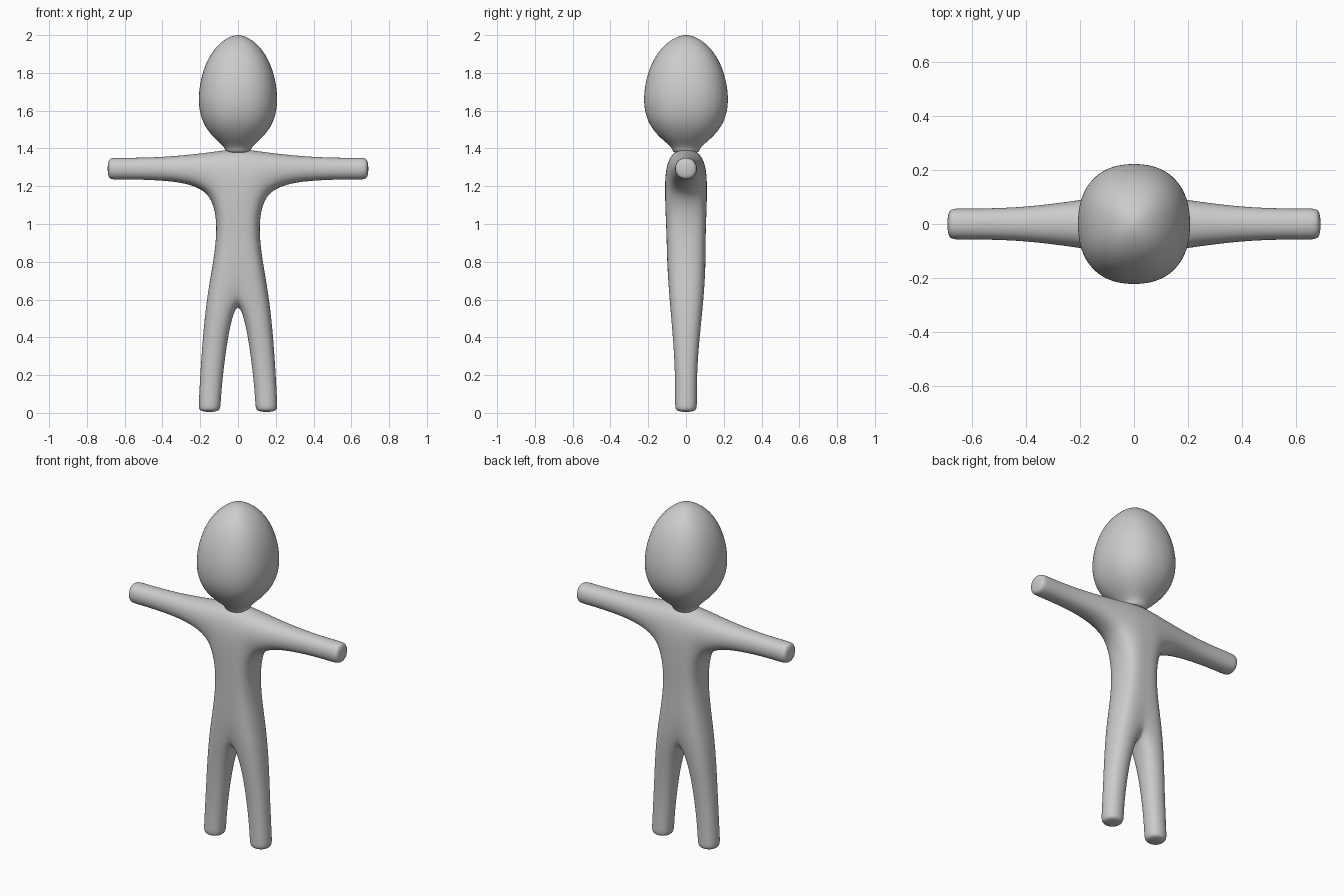
import bpy, bmesh, math

if "Cube" in bpy.data.objects:
    bpy.data.objects.remove(bpy.data.objects["Cube"])


def finish(bm, name, levels):
    bmesh.ops.recalc_face_normals(bm, faces=bm.faces)
    mesh = bpy.data.meshes.new(name)
    bm.to_mesh(mesh)
    bm.free()
    mesh.polygons.foreach_set("use_smooth", [True] * len(mesh.polygons))
    ob = bpy.data.objects.new(name, mesh)
    bpy.context.collection.objects.link(ob)
    sub = ob.modifiers.new("Subdivision", "SUBSURF")
    sub.levels = sub.render_levels = levels
    return ob


def bridge(bm, a, b, skip=()):
    n = len(a)
    for i in range(n):
        if i not in skip:
            j = (i + 1) % n
            bm.faces.new((a[i], a[j], b[j], b[i]))


def tube(bm, start, rings):
    # Continue a limb from an existing loop and cap its end
    for pts in rings:
        loop = [bm.verts.new(p) for p in pts]
        bridge(bm, start, loop)
        start = loop
    bm.faces.new(start)


# Body: six-sided torso cage, limbs grown from its open sides
bm = bmesh.new()
levels = [  # z side, z centre, half width, half depth, extra depth at the back
    (0.62, 0.675, 0.175, 0.100, 0.008),
    (0.92, 0.92, 0.108, 0.100, 0.0),
    (1.19, 1.19, 0.130, 0.116, 0.0),
    (1.388, 1.412, 0.130, 0.100, 0.0),
]
torso = []
for z, zc, w, d, back in levels:
    torso.append([bm.verts.new(p) for p in (
        (-w, -d, z), (0, -d, zc), (w, -d, z),
        (w, d + back, z), (0, d + back, zc), (-w, d + back, z))])
bridge(bm, torso[0], torso[1])
bridge(bm, torso[1], torso[2])
bridge(bm, torso[2], torso[3], skip=(2, 5))
t = torso[3]
bm.faces.new((t[0], t[1], t[4], t[5]))
bm.faces.new((t[1], t[2], t[3], t[4]))

R = 0.0625
lo, hi = torso[2], torso[3]
for s, f, b in ((1, 2, 3), (-1, 0, 5)):
    # Arms
    tube(bm, [lo[f], lo[b], hi[b], hi[f]],
         [[(s * x, -R, 1.293 - R), (s * x, R, 1.293 - R),
           (s * x, R, 1.293 + R), (s * x, -R, 1.293 + R)]
          for x in (0.41, 0.655, 0.693)])
    # Legs
    h = torso[0]
    tube(bm, [h[1], h[f], h[b], h[4]],
         [[(s * (c - a), -R, z), (s * (c + a), -R, z),
           (s * (c + a), R, z), (s * (c - a), R, z)]
          for z, c, a in ((0.28, 0.135, 0.066), (0.04, 0.151, R), (0.002, 0.151, R))])
finish(bm, "body", 4)

# Head: egg lofted from slightly squared oval rings
bm = bmesh.new()
profile = [(1.37, 0.064), (1.40, 0.068), (1.425, 0.092), (1.46, 0.132), (1.51, 0.173),
           (1.57, 0.200), (1.64, 0.211), (1.71, 0.208), (1.78, 0.195), (1.85, 0.172),
           (1.91, 0.139), (1.96, 0.095), (1.99, 0.048)]
N, E = 24, 2 / 2.3


def squared(v):
    return math.copysign(abs(v) ** E, v)


prev = None
for z, r in profile:
    depth = 1.07 * r
    ring = [bm.verts.new((r * squared(math.cos(k * math.tau / N)),
                          depth * squared(math.sin(k * math.tau / N)), z)) for k in range(N)]
    if prev:
        bridge(bm, prev, ring)
    else:
        bm.faces.new(ring[::-1])
    prev = ring
top = bm.verts.new((0, 0, 2.003))
for k in range(N):
    bm.faces.new((prev[k], prev[(k + 1) % N], top))
finish(bm, "head", 2)
